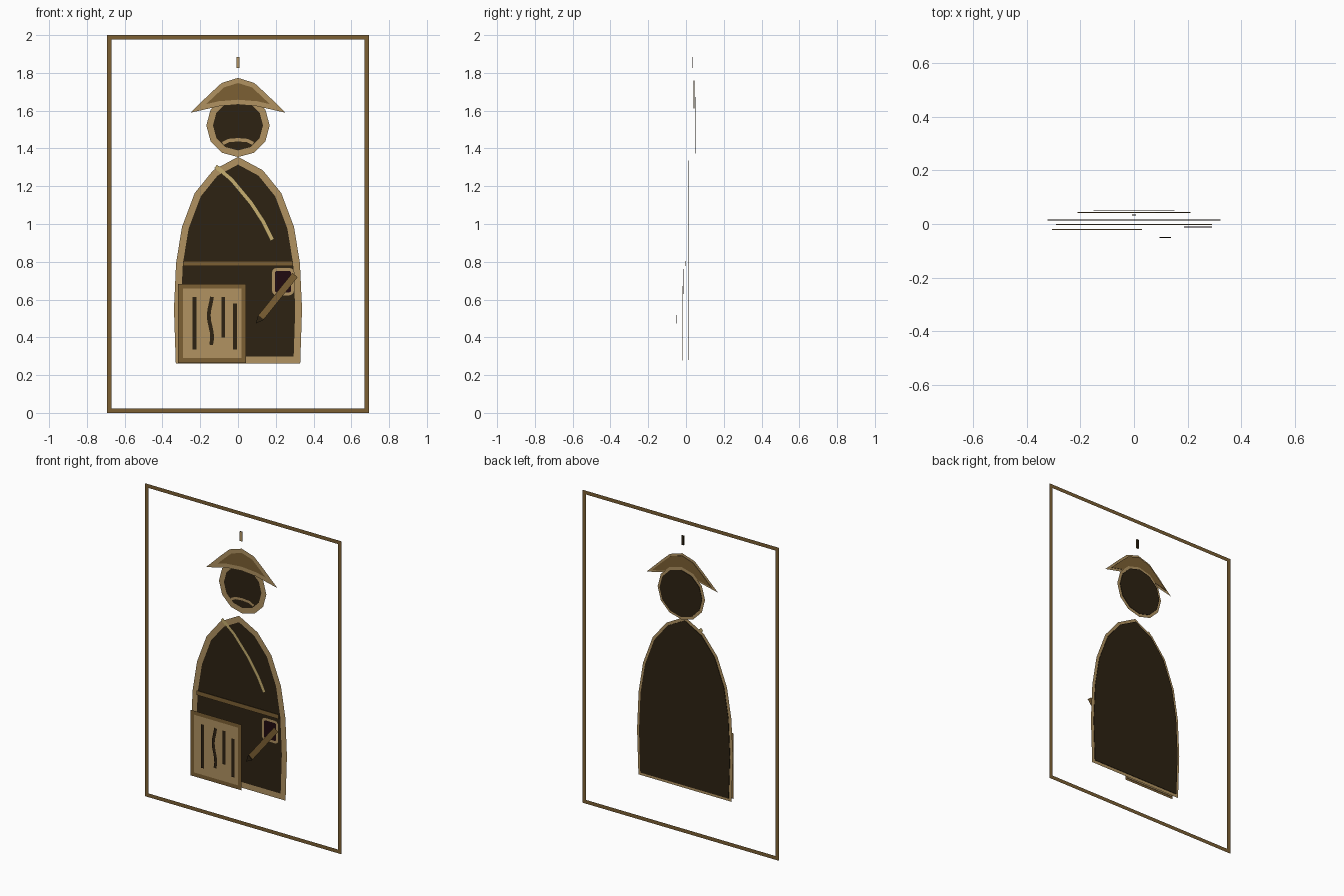
import bpy, bmesh, math
from mathutils import Vector

cube = bpy.data.objects.get("Cube")
if cube:
    bpy.data.objects.remove(cube)


def material(name, rgb):
    m = bpy.data.materials.new(name)
    m.use_nodes = True
    m.diffuse_color = (*rgb, 1)
    m.node_tree.nodes["Principled BSDF"].inputs["Base Color"].default_value = (*rgb, 1)
    return m


TAN = material("tan", (0.44, 0.29, 0.12))
BROWN = material("brown", (0.20, 0.115, 0.034))
DARK = material("dark_brown", (0.026, 0.016, 0.006))
GOLD = material("pale_gold", (0.57, 0.43, 0.16))
INK = material("ink", (0.015, 0.003, 0.005))


def finish(name, bm, mat):
    me = bpy.data.meshes.new(name)
    bm.to_mesh(me)
    bm.free()
    me.materials.append(mat)
    ob = bpy.data.objects.new(name, me)
    bpy.context.collection.objects.link(ob)
    return ob


def plate(name, pts, y, mat, thick=0.003):
    """Filled outline in the xz plane, slightly thick, front at y."""
    bm = bmesh.new()
    face = bm.faces.new([bm.verts.new((x, y, z)) for x, z in pts])
    ext = bmesh.ops.extrude_face_region(bm, geom=[face])
    moved = [v for v in ext["geom"] if isinstance(v, bmesh.types.BMVert)]
    bmesh.ops.translate(bm, verts=moved, vec=(0, thick, 0))
    bmesh.ops.recalc_face_normals(bm, faces=bm.faces)
    return finish(name, bm, mat)


def ribbon(name, pts, width, y, mat, closed=False):
    """Flat mitred stroke along a path in the xz plane, facing the front."""
    p = [Vector(q) for q in pts]
    n, bm, pairs = len(p), bmesh.new(), []
    for i, c in enumerate(p):
        before = p[i - 1] if closed or i else None
        after = p[(i + 1) % n] if closed or i < n - 1 else None
        d0 = (c - before).normalized() if before is not None else (after - c).normalized()
        d1 = (after - c).normalized() if after is not None else d0
        n0, n1 = Vector((-d0.y, d0.x)), Vector((-d1.y, d1.x))
        m = (n0 + n1).normalized()
        m *= width / 2 / max(m.dot(n0), 0.25)
        pairs.append([bm.verts.new((q.x, y, q.y)) for q in (c + m, c - m)])
    for i in range(n if closed else n - 1):
        (a, b), (c, d) = pairs[i], pairs[(i + 1) % n]
        f = bm.faces.new((a, b, d, c))
        f.normal_update()
        if f.normal.y > 0:
            f.normal_flip()
    return finish(name, bm, mat)


def outlined(name, pts, y, fill, line, width):
    plate(name, pts, y, fill)
    ribbon(name + "_outline", pts, width, y - 0.003, line, closed=True)


def mirrored(half):
    """Close a left-right symmetric outline; points on x = 0 stay single."""
    return half + [(-x, z) for x, z in reversed(half) if abs(x) > 1e-6]


def rect(x0, x1, z0, z1):
    return [(x0, z0), (x1, z0), (x1, z1), (x0, z1)]


def rounded_rect(cx, cz, hx, hz, r, steps=3):
    pts = []
    for k, (sx, sz) in enumerate([(1, 1), (-1, 1), (-1, -1), (1, -1)]):
        for s in range(steps + 1):
            a = math.pi / 2 * (k + s / steps)
            pts.append((cx + sx * (hx - r) + r * math.cos(a),
                        cz + sz * (hz - r) + r * math.sin(a)))
    return pts


# Border frame
ribbon("border_frame", rect(-0.682, 0.682, 0.012, 1.988), 0.024, 0.054, BROWN, closed=True)

# Robe
robe = mirrored([(0, 1.335), (0.12, 1.27), (0.213, 1.155), (0.279, 0.98),
                 (0.31, 0.79), (0.321, 0.55), (0.312, 0.28)])
outlined("robe", robe, 0.013, DARK, TAN, 0.036)

# Head
head = [(0.15 * math.sin(math.tau * i / 12), 1.522 + 0.15 * math.cos(math.tau * i / 12))
        for i in range(12)]
outlined("head", head, 0.05, DARK, TAN, 0.034)
ribbon("mouth", [(-0.08, 1.426), (-0.05, 1.442), (0, 1.446), (0.05, 1.442), (0.08, 1.426)],
       0.018, 0.043, TAN)

# Hat and the small mark above it
hat = mirrored([(0, 1.76), (0.08, 1.735), (0.14, 1.68), (0.21, 1.612), (0.1, 1.637), (0, 1.645)])
outlined("hat", hat, 0.041, BROWN, TAN, 0.026)
plate("top_mark", rect(-0.008, 0.008, 1.825, 1.885), 0.032, DARK)
ribbon("top_mark_front", [(0, 1.825), (0, 1.885)], 0.018, 0.029, TAN)

# Collar strap and belt
ribbon("collar_strap", [(-0.118, 1.305), (-0.034, 1.235), (0.07, 1.11), (0.135, 1.01), (0.182, 0.915)],
       0.022, 0.005, GOLD)
plate("belt", rect(-0.29, 0.29, 0.777, 0.805), -0.003, BROWN)

# Ink pot
outlined("ink_pot", rounded_rect(0.238, 0.695, 0.052, 0.066, 0.02), -0.013, INK, TAN, 0.018)

# Paper sheet with written columns
outlined("paper", rect(-0.305, 0.03, 0.277, 0.671), -0.022, TAN, BROWN, 0.025)
for i, (x, top, low) in enumerate([(-0.23, 0.614, 0.335), (-0.078, 0.614, 0.4), (-0.016, 0.58, 0.335)]):
    ribbon(f"ink_column_{i + 1}", [(x, top), (x, low)], 0.02, -0.029, DARK)
wave = [(-0.146 + 0.009 * math.sin(2 + 7 * t / 8), 0.614 - 0.254 * t / 8) for t in range(9)]
ribbon("ink_column_wavy", wave, 0.02, -0.029, DARK)

# Brush
ribbon("brush_handle", [(0.302, 0.73), (0.122, 0.506)], 0.036, -0.047, BROWN)
plate("brush_tip", [(0.094, 0.473), (0.107, 0.518), (0.138, 0.493)], -0.052, DARK)
